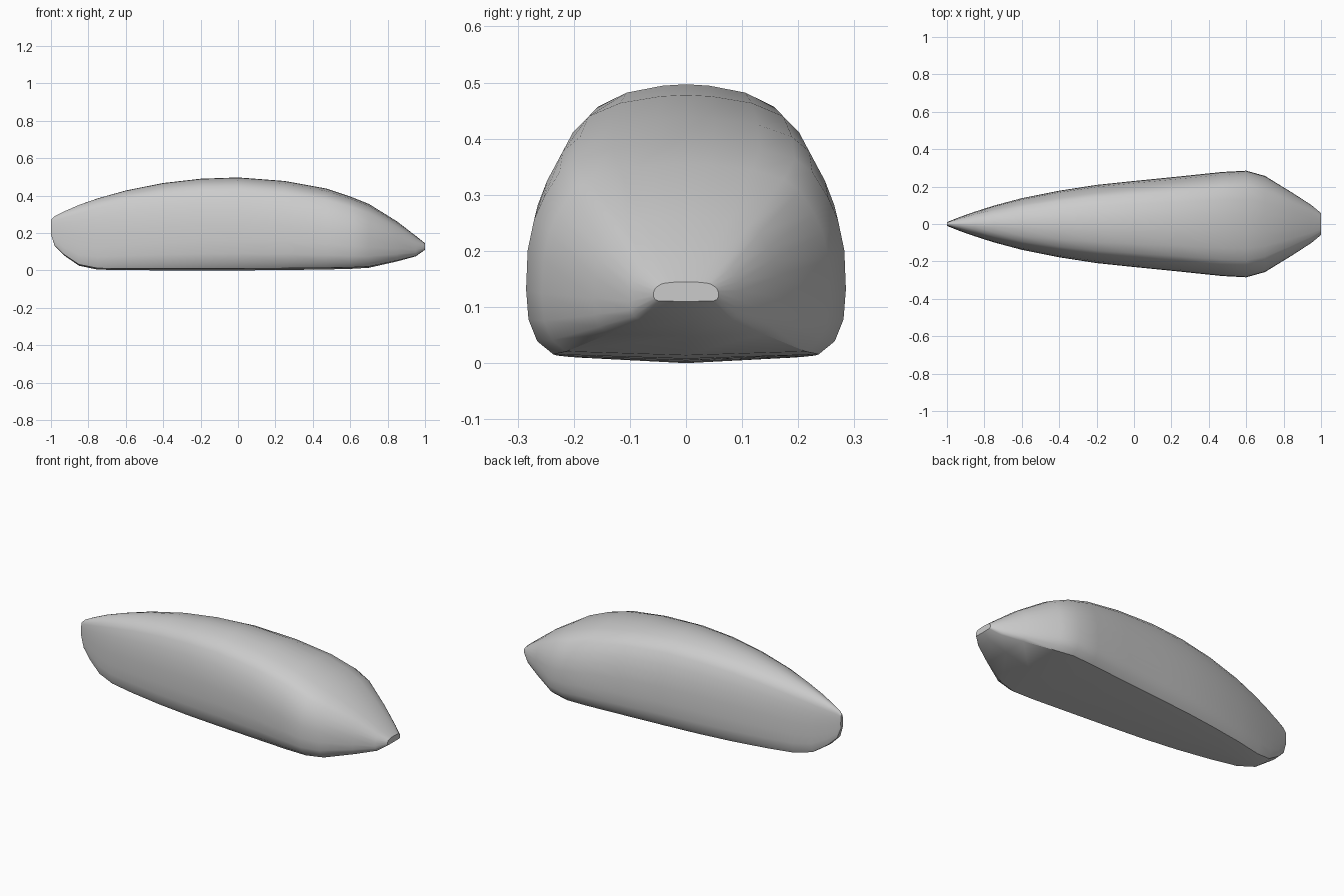
import bpy
import bmesh
import math

cube = bpy.data.objects.get("Cube")
if cube:
    bpy.data.objects.remove(cube, do_unlink=True)

# One plain grey for the whole shell
grey = bpy.data.materials.new("plain grey")
grey.use_nodes = True
grey.diffuse_color = (0.6, 0.6, 0.6, 1)
grey.node_tree.nodes["Principled BSDF"].inputs["Base Color"].default_value = (0.6, 0.6, 0.6, 1)

# Stations along the length: x, half width, bottom z, top z
STATIONS = [
    (-1.0, 0.010, 0.19, 0.27), (-0.98, 0.018, 0.13, 0.29),
    (-0.93, 0.038, 0.08, 0.315), (-0.85, 0.066, 0.025, 0.35),
    (-0.75, 0.098, 0.004, 0.385), (-0.6, 0.138, 0.002, 0.427),
    (-0.4, 0.178, 0.0, 0.467), (-0.2, 0.209, 0.0, 0.49),
    (0.0, 0.23, 0.0, 0.497), (0.25, 0.255, 0.002, 0.478),
    (0.47, 0.278, 0.005, 0.438), (0.6, 0.285, 0.008, 0.395),
    (0.7, 0.257, 0.014, 0.355), (0.85, 0.165, 0.048, 0.262),
    (0.95, 0.100, 0.075, 0.185), (1.0, 0.058, 0.11, 0.145),
]

# Half section, bottom to top: share of half width, share of height
SECTION = [
    (0.0, 0.0), (0.83, 0.02), (0.93, 0.08), (0.985, 0.18), (1.0, 0.32),
    (0.99, 0.5), (0.95, 0.64), (0.89, 0.74), (0.79, 0.86),
    (0.68, 0.92), (0.46, 0.97), (0.18, 0.995), (0.0, 1.0),
]
OUTLINE = SECTION + [(-w, h) for w, h in SECTION[-2:0:-1]]


def loft_shell(name):
    bm = bmesh.new()
    rings = [[bm.verts.new((x, w * half, low + h * (high - low))) for w, h in OUTLINE]
             for x, half, low, high in STATIONS]
    count = len(OUTLINE)
    for a, b in zip(rings, rings[1:]):
        for i in range(count):
            j = (i + 1) % count
            bm.faces.new((a[i], b[i], b[j], a[j]))
    # Close the thin tail and the blunt nose
    bm.faces.new(rings[0])
    bm.faces.new(rings[-1])
    bmesh.ops.recalc_face_normals(bm, faces=bm.faces[:])
    mesh = bpy.data.meshes.new(name)
    bm.to_mesh(mesh)
    bm.free()
    obj = bpy.data.objects.new(name, mesh)
    bpy.context.collection.objects.link(obj)
    mesh.materials.append(grey)
    return obj


# Streamlined body shell
shell = loft_shell("body_shell")
bpy.ops.object.select_all(action="DESELECT")
shell.select_set(True)
bpy.context.view_layer.objects.active = shell
bpy.ops.object.shade_smooth_by_angle(angle=math.radians(35))
